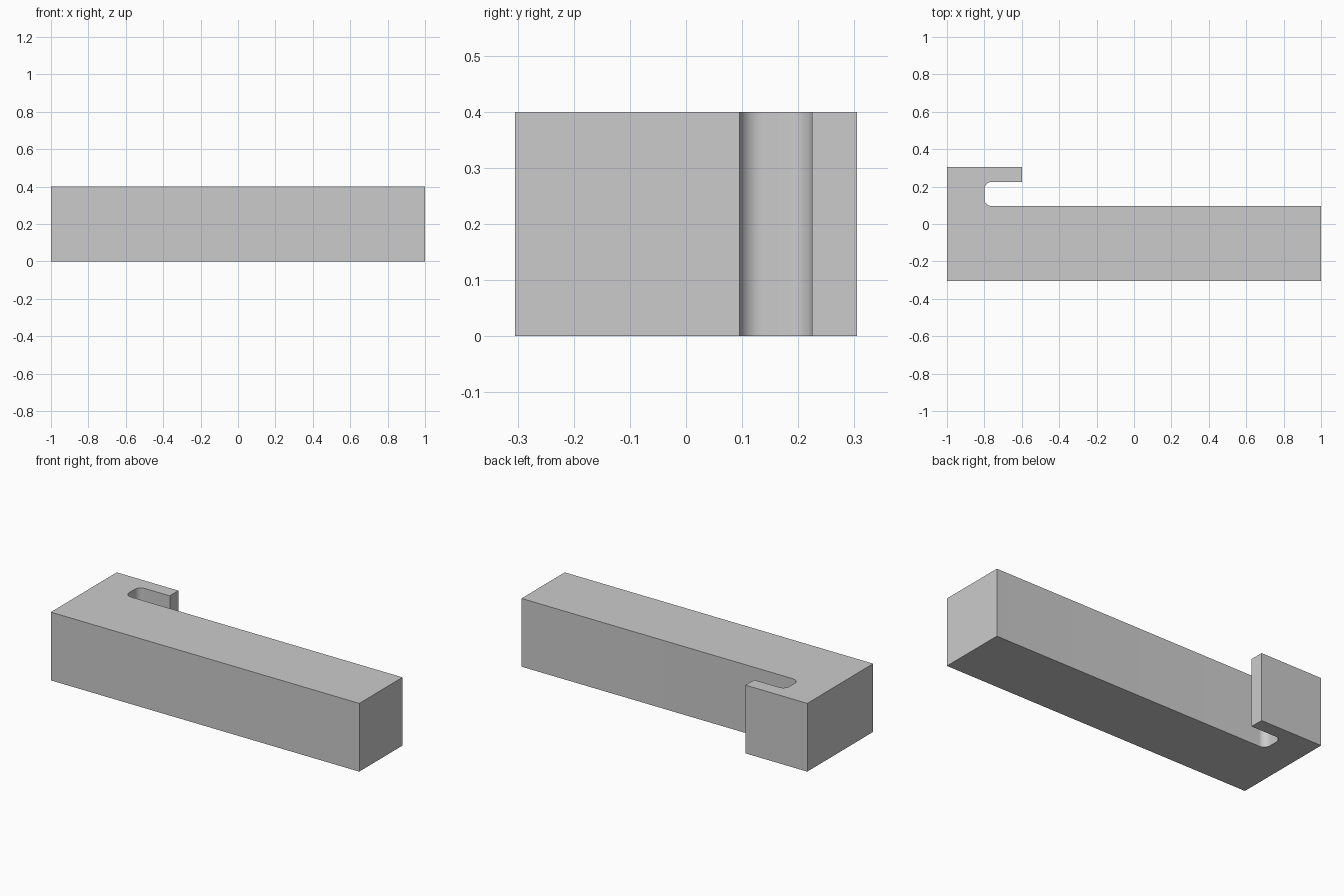
import bpy
import bmesh
from math import cos, sin, pi, radians

cube = bpy.data.objects.get("Cube")
if cube:
    bpy.data.objects.remove(cube, do_unlink=True)

HEIGHT = 0.4
HALF_DEPTH = 0.305
BAR_BACK, HOOK_INNER = 0.095, 0.225
SLOT_END, HOOK_TIP = -0.8, -0.6
FILLET = 0.04
STEPS = 10


def arc(cx, cy, start):
    """Quarter circle running clockwise from the start angle."""
    angles = [start - pi / 2 * i / STEPS for i in range(STEPS + 1)]
    return [(cx + FILLET * cos(a), cy + FILLET * sin(a)) for a in angles]


# Plan outline, counter-clockwise: bar, rounded slot, hook
outline = [(-1, -HALF_DEPTH), (1, -HALF_DEPTH), (1, BAR_BACK)]
outline += arc(SLOT_END + FILLET, BAR_BACK + FILLET, 3 * pi / 2)
outline += arc(SLOT_END + FILLET, HOOK_INNER - FILLET, pi)
outline += [(HOOK_TIP, HOOK_INNER), (HOOK_TIP, HALF_DEPTH), (-1, HALF_DEPTH)]

# Extrude the outline upward
bm = bmesh.new()
base = bm.faces.new([bm.verts.new((x, y, 0)) for x, y in outline])
result = bmesh.ops.extrude_face_region(bm, geom=[base], use_keep_orig=True)
top_verts = [g for g in result["geom"] if isinstance(g, bmesh.types.BMVert)]
bmesh.ops.translate(bm, verts=top_verts, vec=(0, 0, HEIGHT))
bmesh.ops.recalc_face_normals(bm, faces=bm.faces)
mesh = bpy.data.meshes.new("hooked_bar")
bm.to_mesh(mesh)
bm.free()

bar = bpy.data.objects.new("hooked_bar", mesh)
bpy.context.collection.objects.link(bar)

# Plain grey material
grey = bpy.data.materials.new("light_grey")
grey.use_nodes = True
colour = (0.6, 0.6, 0.6, 1)
grey.diffuse_color = colour
grey.node_tree.nodes["Principled BSDF"].inputs["Base Color"].default_value = colour
mesh.materials.append(grey)

# Smooth the slot fillets, keep the corners sharp
bpy.ops.object.select_all(action="DESELECT")
bar.select_set(True)
bpy.context.view_layer.objects.active = bar
bpy.ops.object.shade_smooth_by_angle(angle=radians(30))
